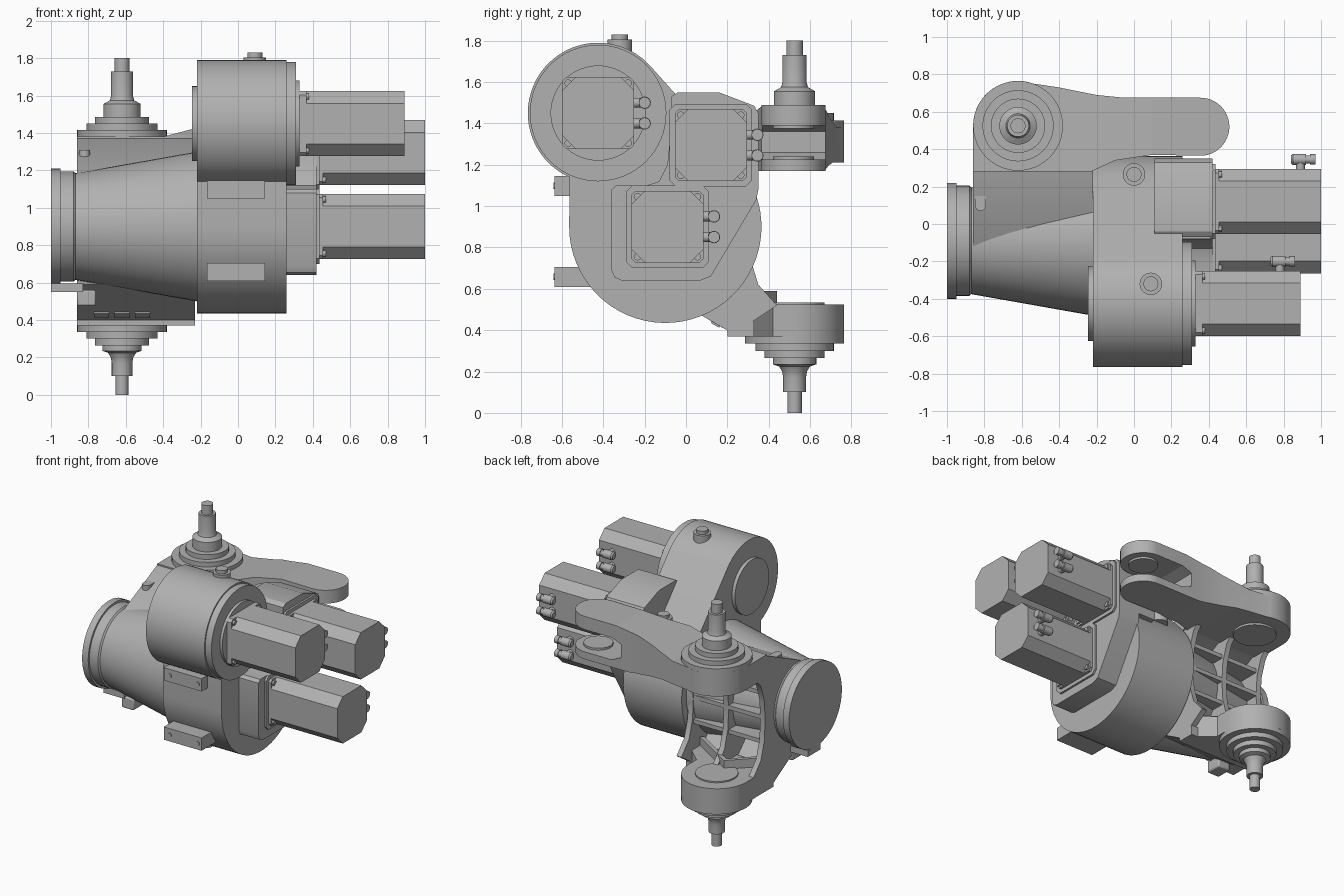
import bpy, bmesh, math
from mathutils import Vector

if "Cube" in bpy.data.objects:
    bpy.data.objects.remove(bpy.data.objects["Cube"], do_unlink=True)

grey = bpy.data.materials.new("machine_grey")
grey.use_nodes = True
grey.diffuse_color = (0.44, 0.44, 0.44, 1)
grey.node_tree.nodes["Principled BSDF"].inputs["Base Color"].default_value = (0.44, 0.44, 0.44, 1)
made = []


def place(axis, u, v, h):
    """Profile coordinates u, v and height h along the axis, as a world point."""
    return Vector({"x": (h, u, v), "y": (u, h, v), "z": (u, v, h)}[axis])


def finish(name, bm):
    bmesh.ops.recalc_face_normals(bm, faces=bm.faces)
    mesh = bpy.data.meshes.new(name)
    bm.to_mesh(mesh)
    bm.free()
    mesh.materials.append(grey)
    ob = bpy.data.objects.new(name, mesh)
    bpy.context.collection.objects.link(ob)
    made.append(ob)
    return ob


def prism(name, axis, pts, a, b, bevel=0):
    """Extrude a flat outline along an axis from a to b."""
    bm = bmesh.new()
    face = bm.faces.new([bm.verts.new(place(axis, u, v, a)) for u, v in pts])
    grown = bmesh.ops.extrude_face_region(bm, geom=[face])["geom"]
    moved = [g for g in grown if isinstance(g, bmesh.types.BMVert)]
    bmesh.ops.translate(bm, verts=moved, vec=place(axis, 0, 0, b - a))
    ob = finish(name, bm)
    if bevel:
        mod = ob.modifiers.new("edge_bevel", "BEVEL")
        mod.width, mod.segments, mod.limit_method = bevel, 2, "ANGLE"
    return ob


def box(name, x, y, z, bevel=0):
    return prism(name, "z", [(x[0], y[0]), (x[1], y[0]), (x[1], y[1]), (x[0], y[1])], z[0], z[1], bevel)


def lathe(name, axis, centre, profile, sides=48):
    """Stack circles given as (radius, height) along an axis and cap both ends."""
    bm = bmesh.new()
    rings = [[bm.verts.new(place(axis, u, v, h)) for u, v in arc(centre, r, 0, 360, sides)[:-1]]
             for r, h in profile]
    for low, high in zip(rings, rings[1:]):
        for i in range(sides):
            j = (i + 1) % sides
            bm.faces.new((low[i], low[j], high[j], high[i]))
    bm.faces.new(rings[0])
    bm.faces.new(rings[-1])
    return finish(name, bm)


def arc(c, r, start, end, steps=24):
    turns = [math.radians(start + (end - start) * i / steps) for i in range(steps + 1)]
    return [(c[0] + r * math.cos(t), c[1] + r * math.sin(t)) for t in turns]


def chamfered(c, half, cut):
    s = half - cut
    corners = [(half, -s), (half, s), (s, half), (-s, half), (-half, s), (-half, -s), (-s, -half), (s, -half)]
    return [(c[0] + u, c[1] + v) for u, v in corners]


MAIN, DRUM, AXLE, PIN = (-0.1, 0.9), (-0.425, 1.45), (-0.62, 0.525), (0.355, 0.52)

# Tapered output neck with its end flange
lathe("output_neck", "x", (-0.09, 0.9),
      [(0.31, -1), (0.31, -0.95), (0.295, -0.95), (0.295, -0.88), (0.285, -0.87), (0.4, -0.22)])

# Gear housing: large lower gear case blending into the upper drum
prism("gear_housing", "x", arc(MAIN, 0.465, 180, 402, 40) + arc(DRUM, 0.34, 42, 246, 40), -0.22, 0.26)
lathe("drum", "x", DRUM, [(0.2, -0.245), (0.2, -0.22), (0.34, -0.22), (0.34, 0.26), (0.33, 0.26),
                          (0.33, 0.31), (0.23, 0.31), (0.23, 0.33)], 64)

# Stepped gearcase cover and the upper motor block
cover = [(-0.36, 0.69), (-0.345, 0.655), (-0.31, 0.64), (0.07, 0.64), (0.12, 0.66), (0.34, 1.03), (0.35, 1.08),
         (0.35, 1.3), (-0.08, 1.3), (-0.09, 1.2), (-0.13, 1.12), (-0.19, 1.1), (-0.34, 1.1), (-0.36, 1.08)]
prism("gearcase_cover", "x", cover, 0.25, 0.42)
prism("motor_block", "x", [(-0.07, 1.12), (0.35, 1.12), (0.35, 1.45), (0.33, 1.485), (0.16, 1.55), (-0.04, 1.55),
                           (-0.07, 1.53)], 0.11, 0.42)

# Three motors with mounting plates, bolts and paired elbow connectors
for label, c, start, end in [("drum", DRUM, 0.33, 0.89), ("upper", (0.12, 1.295), 0.42, 1), ("lower", (-0.09, 0.9), 0.42, 1)]:
    if label != "drum":
        prism(label + "_motor_pad", "x", chamfered(c, 0.2, 0.03), start - 0.01, start + 0.015)
    prism(label + "_motor_plate", "x", chamfered(c, 0.174, 0.02), start, start + 0.035)
    prism(label + "_motor_body", "x", chamfered(c, 0.174, 0.065), start, end)
    for sy in (-1, 1):
        for sz in (-1, 1):
            lathe(label + "_motor_bolt", "x", (c[0] + sy * 0.145, c[1] + sz * 0.145),
                  [(0.018, start + 0.03), (0.018, start + 0.05)], 12)
    for dz in (-0.05, 0.05):
        z, y = c[1] + dz, c[0] + 0.225
        lathe(label + "_connector_stem", "y", (end - 0.11, z), [(0.024, y - 0.06), (0.024, y)], 16)
        lathe(label + "_connector_barrel", "x", (y, z),
              [(0.022, end - 0.16), (0.03, end - 0.15), (0.03, end - 0.08), (0.022, end - 0.08),
               (0.022, end - 0.06), (0.028, end - 0.06), (0.028, end - 0.03)], 16)

# Mounting feet on the front
for z in (0.61, 1.05):
    box("mounting_foot", (-0.165, 0.145), (-0.635, -0.4), (z, z + 0.095))
    for x in (-0.115, 0.115):
        lathe("foot_bolt", "y", (x, z + 0.048), [(0.015, -0.641), (0.015, -0.63)], 12)

# Oil plugs
for x, y, z in [(0.09, -0.32, 1.75), (0, 0.265, 1.37)]:
    lathe("oil_plug", "z", (x, y), [(0.06, z - 0.2), (0.06, z + 0.055), (0.04, z + 0.055), (0.04, z + 0.08)], 24)

# Upper arm: plan outline cut to its forked side profile
outline = (arc(PIN, 0.155, -90, 90) + [(-0.05, 0.675), (-0.2, 0.69), (-0.4, 0.73)]
           + arc(AXLE, 0.24, 70, 180) + [(-0.86, 0.28), (-0.23, 0.28), (-0.1, 0.34), (0.1, 0.37)])
arm = prism("upper_arm", "z", outline, 1.1, 1.6)
side = [(-0.9, 1.21), (-0.9, 1.38), (-0.4, 1.38), (-0.1, 1.46), (0.1, 1.488), (0.6, 1.488), (0.6, 1.39),
        (0.14, 1.39), (0.06, 1.36), (0.06, 1.26), (0.14, 1.225), (0.6, 1.225), (0.6, 1.17), (0, 1.17), (-0.3, 1.21)]
cutter = prism("arm_profile_cutter", "y", side, 0, 1)
cutter.hide_render = True
cutter.hide_set(True)
made.remove(cutter)
mod = arm.modifiers.new("fork_shape", "BOOLEAN")
mod.operation, mod.object, mod.solver = "INTERSECT", cutter, "EXACT"
for low, high in [(1.375, 1.4), (1.21, 1.24)]:
    lathe("fork_boss", "z", PIN, [(0.1, low), (0.1, high)])

# Lower arm hub and the inner faces of both hubs
prism("lower_arm", "z", arc(AXLE, 0.24, 0, 180, 32) + [(-0.86, 0.2), (-0.23, 0.2), (-0.23, 0.28), (-0.38, 0.42)], 0.37, 0.525)
lathe("lower_hub_disc", "z", AXLE, [(0.145, 0.5), (0.145, 0.535)])
lathe("upper_hub_disc", "z", AXLE, [(0.145, 1.195), (0.145, 1.25)])

# Stepped trunnions and pivot shafts
steps = [(0.24, 0.38), (0.24, 0.335), (0.19, 0.335), (0.19, 0.3), (0.145, 0.3), (0.145, 0.265), (0.105, 0.265),
         (0.105, 0.235)]
lathe("lower_trunnion", "z", AXLE, steps + [(0.075, 0.225), (0.06, 0.2), (0.055, 0.17), (0.055, 0.1), (0.035, 0.1), (0.035, 0)])
lathe("upper_trunnion", "z", AXLE, [(r, 1.75 - h) for r, h in steps[:6]] +
      [(0.1, 1.485), (0.1, 1.555), (0.065, 1.575), (0.058, 1.6), (0.058, 1.73), (0.04, 1.73), (0.04, 1.8)])

# Sloping skins that join the arms to the neck
prism("upper_skin", "x", [(-0.13, 1.18), (0.29, 1.375), (0.35, 1.375), (0.35, 1.215), (0.26, 1.215), (0.05, 1.1)], -0.86, -0.22)
prism("lower_skin", "x", [(-0.13, 0.59), (0.25, 0.37), (0.33, 0.37), (0.33, 0.44), (0.25, 0.46), (0.05, 0.66)], -0.86, -0.23)

# Ribbed rear frame
frame = [(-0.05, 1.18), (0.29, 1.34), (0.42, 1.25), (0.35, 1.17), (0.31, 1.05), (0.3, 0.9), (0.31, 0.75),
         (0.35, 0.62), (0.44, 0.52), (0.29, 0.42), (-0.05, 0.6)]
for x in (-0.86, -0.56, -0.27):
    prism("frame_rib", "x", frame, x, x + 0.04)
for z in (0.72, 0.9, 1.08):
    box("cross_rib", (-0.84, -0.2), (0.1, 0.3), (z, z + 0.03))
for x in (-0.84, -0.27):
    t = 0.02 if x < AXLE[0] else -0.02
    prism("diagonal_rib", "z", [(x, 0.22), (x + t, 0.2), (AXLE[0] + t, 0.42), (AXLE[0], 0.44)], 0.45, 0.59)

# Sensor on the neck, slotted plate on the lower skin and lifting lug
box("sensor_bracket", (-1, -0.83), (-0.15, 0), (0.55, 0.595))
box("sensor", (-0.86, -0.76), (-0.14, -0.02), (0.475, 0.56), 0.01)
prism("slotted_plate", "x", [(0.11, 0.45), (0.18, 0.41), (0.19, 0.425), (0.12, 0.465)], -0.79, -0.45)
for x in (-0.77, -0.66, -0.55):
    prism("plate_key", "x", [(0.12, 0.435), (0.16, 0.412), (0.17, 0.425), (0.13, 0.45)], x, x + 0.08)
prism("lifting_lug", "z", arc((-0.82, 0.1), 0.03, 180, 360, 12) + [(-0.79, 0.16), (-0.85, 0.16)], 1.24, 1.31)

# Smooth the round surfaces, keep the machined edges sharp
bpy.ops.object.select_all(action="DESELECT")
for ob in made:
    ob.select_set(True)
bpy.context.view_layer.objects.active = made[0]
bpy.ops.object.shade_smooth_by_angle(angle=math.radians(30))
